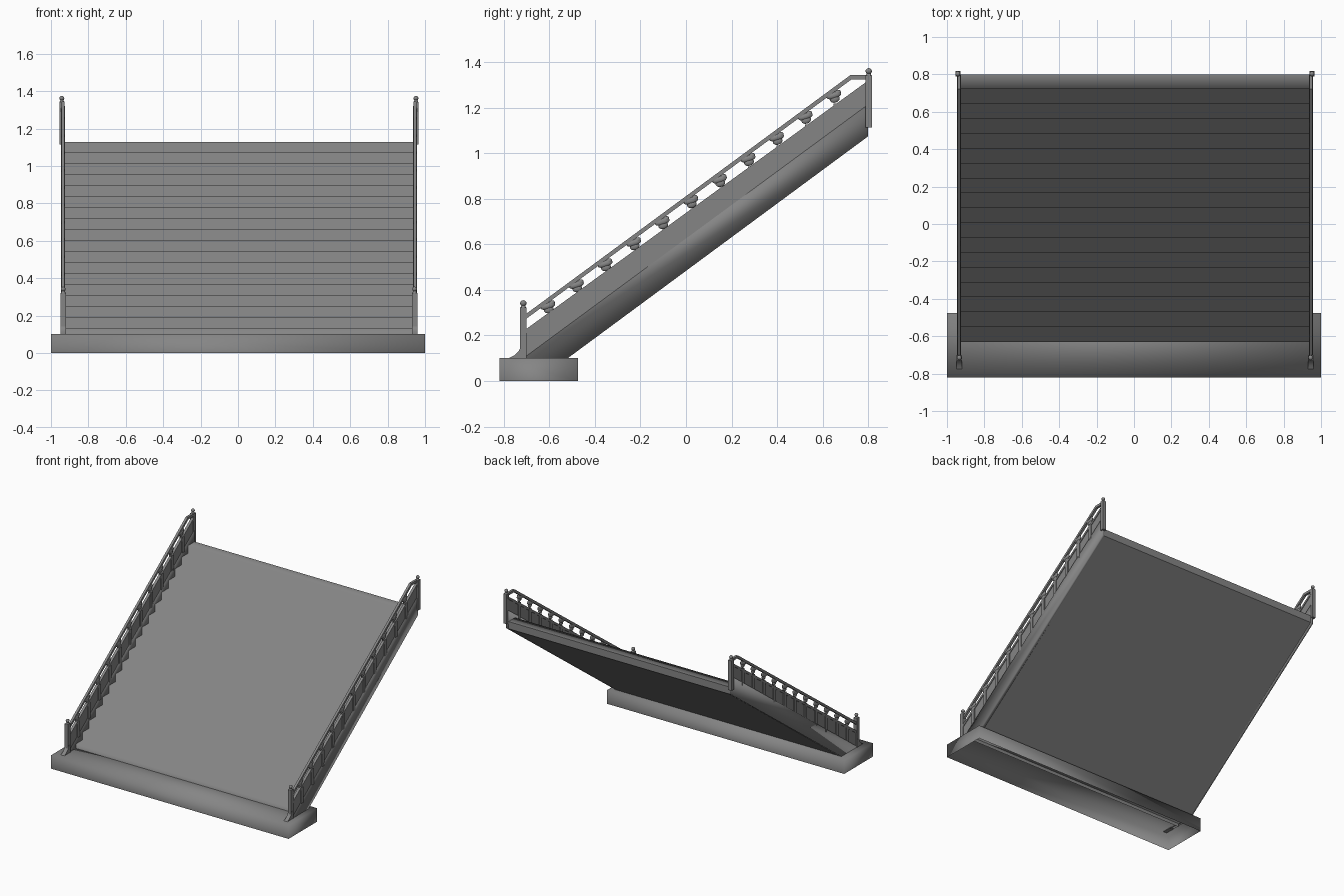
import bpy
import bmesh
import math
from mathutils import Matrix, Vector

if "Cube" in bpy.data.objects:
    bpy.data.objects.remove(bpy.data.objects["Cube"], do_unlink=True)

stone = bpy.data.materials.new("grey_stone")
stone.use_nodes = True
GREY = (0.235, 0.235, 0.235, 1)
stone.diffuse_color = GREY
stone.node_tree.nodes["Principled BSDF"].inputs["Base Color"].default_value = GREY

CX = 0.005            # the flight sits slightly off the base centre
HALF = 0.936          # half width of the flight
RUN, RISE, COUNT = 0.0795, 0.0585, 18
SLOPE = 0.736


def finish(name, bm, shading="angle"):
    mesh = bpy.data.meshes.new(name)
    bm.to_mesh(mesh)
    bm.free()
    mesh.materials.append(stone)
    obj = bpy.data.objects.new(name, mesh)
    bpy.context.collection.objects.link(obj)
    if shading == "smooth":
        mesh.shade_smooth()
    elif shading == "angle":
        bpy.ops.object.select_all(action="DESELECT")
        obj.select_set(True)
        bpy.context.view_layer.objects.active = obj
        bpy.ops.object.shade_smooth_by_angle(angle=math.radians(40))
    return obj


def add_box(bm, low, high):
    low, high = Vector(low), Vector(high)
    mat = Matrix.Translation((low + high) / 2) @ Matrix.Diagonal((*(high - low), 1))
    bmesh.ops.create_cube(bm, size=1, matrix=mat)


def add_prism(bm, profile, x, width):
    """Extrude a (y, z) outline across the width."""
    face = bm.faces.new([bm.verts.new((x - width / 2, y, z)) for y, z in profile])
    new = bmesh.ops.extrude_face_region(bm, geom=[face])["geom"]
    bmesh.ops.translate(bm, vec=(width, 0, 0),
                        verts=[v for v in new if isinstance(v, bmesh.types.BMVert)])
    bmesh.ops.recalc_face_normals(bm, faces=bm.faces)


def add_ball(bm, centre, radii, tilt=0):
    mat = (Matrix.Translation(centre) @ Matrix.Rotation(tilt, 4, "X")
           @ Matrix.Diagonal((*radii, 1)))
    bmesh.ops.create_uvsphere(bm, u_segments=12, v_segments=8, radius=1, matrix=mat)


def sheet(name, path, shading):
    """Sweep a (y, z) path across the full width of the flight."""
    bm = bmesh.new()
    rows = [[bm.verts.new((CX + s * HALF, y, z)) for s in (-1, 1)] for y, z in path]
    for a, b in zip(rows, rows[1:]):
        bm.faces.new((a[0], a[1], b[1], b[0]))
    return finish(name, bm, shading)


def bar(y0, z0, y1, z1, height):
    """Outline of a sloping bar given its top edge."""
    return [(y0, z0), (y1, z1), (y1, z1 - height), (y0, z0 - height)]


# Base plinth, open underneath
bm = bmesh.new()
add_box(bm, (-1, -0.82, 0), (1, -0.475, 0.102))
bmesh.ops.delete(bm, geom=[f for f in bm.faces if f.normal.z < -0.9], context="FACES")
finish("base_plinth", bm, "smooth")

# Steps as one softly shaded zigzag surface
steps = []
for i in range(COUNT):
    y, z = -0.63 + i * RUN, 0.0765 + i * RISE
    steps += [(y, z), (y, z + RISE)]
steps.append((0.8, steps[-1][1]))
sheet("steps", steps, "smooth")
sheet("stair_underside", [(0.8, steps[-1][1]), (0.8, 1.075), (-0.52, 0.1)], "flat")


def newel(name, x, y, bottom, top):
    """Square post with a necked ball cap."""
    bm = bmesh.new()
    add_box(bm, (x - 0.014, y - 0.015, bottom), (x + 0.014, y + 0.015, top))
    bmesh.ops.create_cone(bm, cap_ends=True, segments=12, radius1=0.013, radius2=0.007,
                          depth=0.014, matrix=Matrix.Translation((x, y, top + 0.006)))
    add_ball(bm, (x, y, top + 0.02), (0.013, 0.014, 0.013))
    finish(name, bm)


for side, s in (("left", 1), ("right", -1)):
    x = CX + s * 0.941

    # Sloping string beside the steps
    bm = bmesh.new()
    add_prism(bm, [(-0.715, 0.1), (-0.52, 0.1), (0.8, 1.075), (0.8, 1.215)], x, 0.022)
    finish(side + "_string", bm, "smooth")

    # Thin infill panel
    bm = bmesh.new()
    add_prism(bm, bar(-0.70, 0.222, 0.8, 1.312, 0.12), x, 0.010)
    finish(side + "_panel", bm, "flat")

    # Panel top rail
    bm = bmesh.new()
    add_prism(bm, bar(-0.70, 0.23, 0.8, 1.32, 0.02), x, 0.02)
    finish(side + "_panel_rail", bm, "flat")

    # Handrail with a level top end
    bm = bmesh.new()
    add_prism(bm, [(-0.70, 0.297), (0.722, 1.344), (0.80, 1.344),
                   (0.80, 1.326), (0.728, 1.326), (-0.70, 0.275)], x, 0.018)
    finish(side + "_handrail", bm, "flat")

    # Balusters dividing the panels
    bm = bmesh.new()
    for i in range(11):
        y = -0.594 + i * 0.1257
        top = 0.30 + (y + 0.594) * SLOPE
        add_box(bm, (x - 0.011, y - 0.014, top - 0.125), (x + 0.011, y + 0.014, top - 0.005))
    finish(side + "_balusters", bm, "flat")

    # Carved knobs carrying the handrail
    bm = bmesh.new()
    for i in range(11):
        y = -0.607 + i * 0.1257
        z = 0.326 + (y + 0.607) * SLOPE
        add_ball(bm, (x, y, z + 0.004), (0.011, 0.034, 0.015), math.radians(18))
        add_ball(bm, (x, y + 0.004, z - 0.012), (0.009, 0.022, 0.016), math.radians(18))
        add_ball(bm, (x, y + 0.016, z + 0.015), (0.009, 0.016, 0.012), math.radians(36))
    finish(side + "_knobs", bm)

    # Curved foot in front of the lower post
    bm = bmesh.new()
    add_prism(bm, [(-0.78, 0.1), (-0.755, 0.113), (-0.735, 0.132), (-0.72, 0.16),
                   (-0.70, 0.16), (-0.70, 0.1)], CX + s * 0.9395, 0.03)
    finish(side + "_foot", bm)

    # End posts
    newel(side + "_lower_post", CX + s * 0.9395, -0.715, 0.1, 0.322)
    newel(side + "_upper_post", CX + s * 0.9465, 0.803, 1.115, 1.342)
